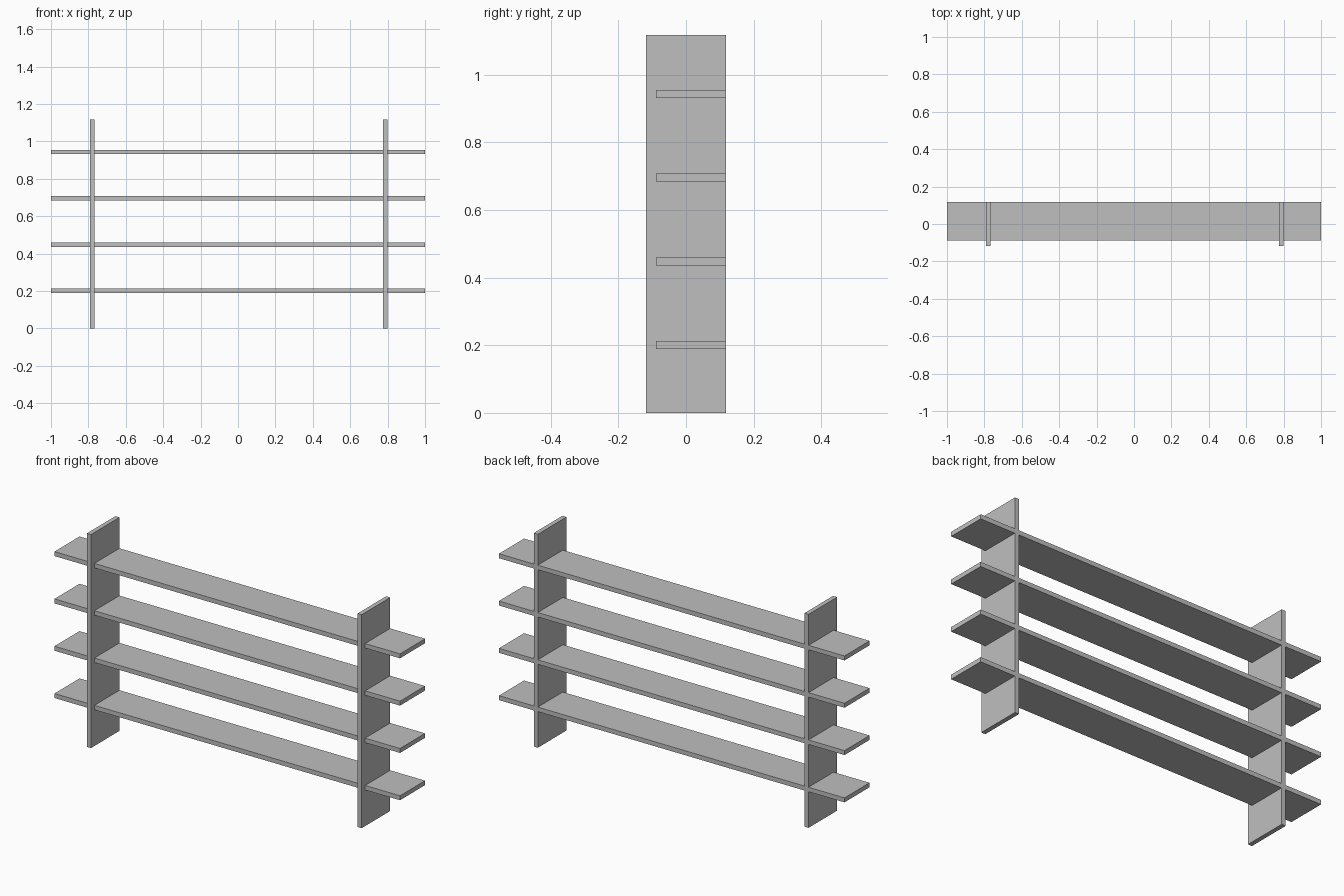
import bpy
import bmesh

cube = bpy.data.objects.get("Cube")
if cube:
    bpy.data.objects.remove(cube, do_unlink=True)

# Material
grey = bpy.data.materials.new("plain_grey")
grey.use_nodes = True
colour = (0.52, 0.52, 0.52, 1)
grey.diffuse_color = colour
grey.node_tree.nodes["Principled BSDF"].inputs["Base Color"].default_value = colour

# Dimensions
HALF_DEPTH = 0.118
HEIGHT = 1.117
SHELF_FRONT = -0.089
BOARD = 0.0235
SHELF_BOTTOMS = [0.189 + 0.2475 * i for i in range(4)]


def extrude_profile(name, profile, x0, x1):
    """Extrude a (y, z) outline along x from x0 to x1."""
    bm = bmesh.new()
    face = bm.faces.new([bm.verts.new((x0, y, z)) for y, z in profile])
    result = bmesh.ops.extrude_face_region(bm, geom=[face])
    moved = [v for v in result["geom"] if isinstance(v, bmesh.types.BMVert)]
    bmesh.ops.translate(bm, verts=moved, vec=(x1 - x0, 0, 0))
    bmesh.ops.recalc_face_normals(bm, faces=bm.faces)
    mesh = bpy.data.meshes.new(name)
    bm.to_mesh(mesh)
    bm.free()
    mesh.materials.append(grey)
    obj = bpy.data.objects.new(name, mesh)
    bpy.context.collection.objects.link(obj)
    return obj


# Shelves, flush with the back
for i, z in enumerate(SHELF_BOTTOMS):
    top = z + BOARD
    extrude_profile(f"shelf_{i + 1}",
                    [(SHELF_FRONT, z), (HALF_DEPTH, z),
                     (HALF_DEPTH, top), (SHELF_FRONT, top)], -1, 1)

# Uprights, notched from the back to receive the shelves
upright = [(-HALF_DEPTH, 0), (HALF_DEPTH, 0)]
for z in SHELF_BOTTOMS:
    upright += [(HALF_DEPTH, z), (SHELF_FRONT, z),
                (SHELF_FRONT, z + BOARD), (HALF_DEPTH, z + BOARD)]
upright += [(HALF_DEPTH, HEIGHT), (-HALF_DEPTH, HEIGHT)]

for name, x in (("right_upright", -0.792), ("left_upright", 0.775)):
    extrude_profile(name, upright, x, x + BOARD)
